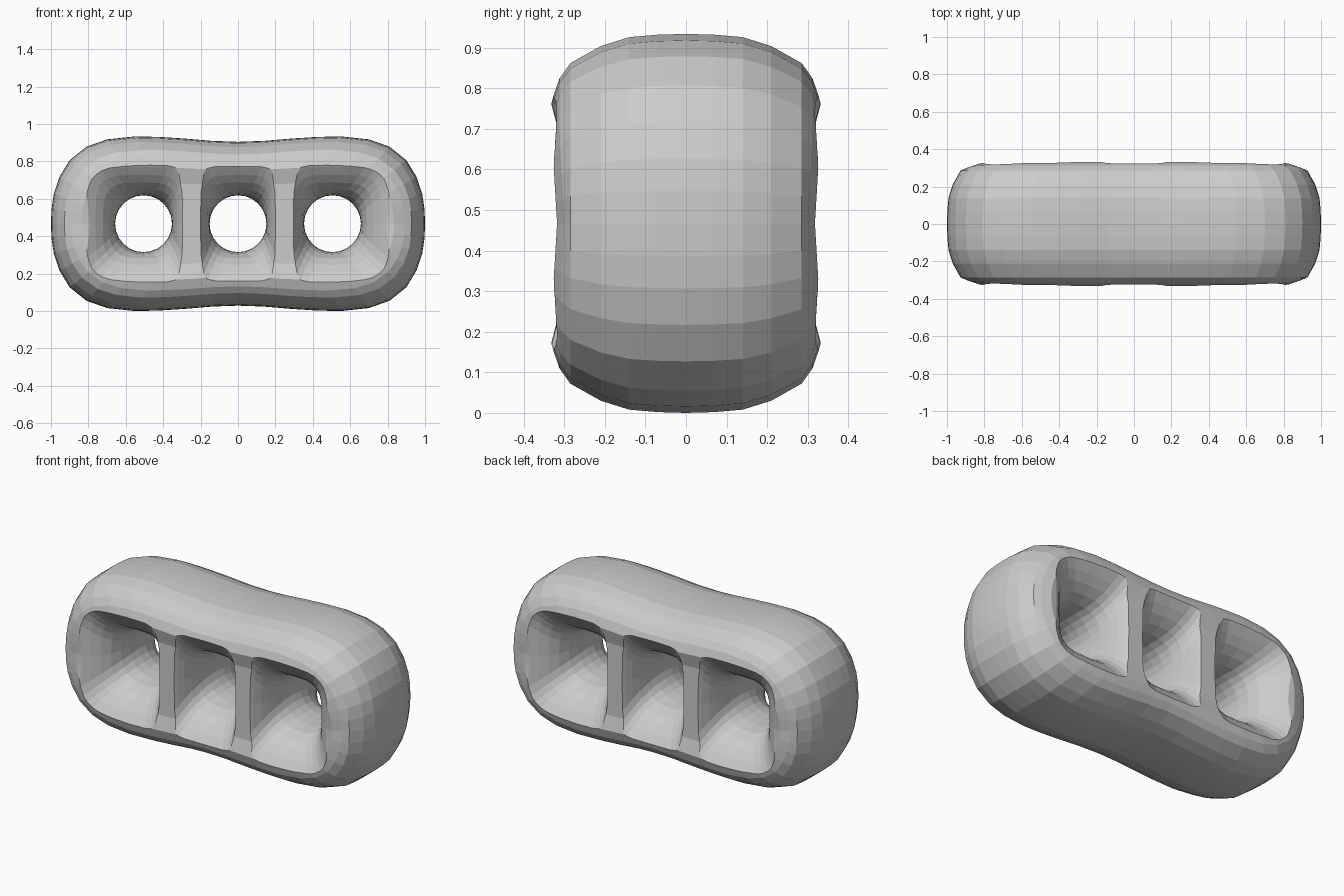
import bpy, bmesh
from math import cos, sin, pi

if "Cube" in bpy.data.objects:
    bpy.data.objects.remove(bpy.data.objects["Cube"])

CZ = 0.467  # height of the centre line


def add_loft(bm, rings):
    """Bridge rings of equal length and cap both ends."""
    vs = [[bm.verts.new(p) for p in ring] for ring in rings]
    n = len(vs[0])
    for a, b in zip(vs, vs[1:]):
        for i in range(n):
            j = (i + 1) % n
            bm.faces.new((a[i], a[j], b[j], b[i]))
    bm.faces.new(vs[0])
    bm.faces.new(vs[-1])


def make_object(name, bm):
    bmesh.ops.recalc_face_normals(bm, faces=bm.faces)
    mesh = bpy.data.meshes.new(name)
    bm.to_mesh(mesh)
    bm.free()
    ob = bpy.data.objects.new(name, mesh)
    bpy.context.collection.objects.link(ob)
    return ob


# Body: waisted outline (one quarter, mirrored), inset toward front and back
quarter = [(1.0, 0), (0.997, 0.08), (0.985, 0.16), (0.955, 0.25), (0.90, 0.34),
           (0.81, 0.412), (0.70, 0.451), (0.55, 0.467), (0.42, 0.464),
           (0.28, 0.455), (0.14, 0.443), (0, 0.438)]
half = quarter + [(-x, z) for x, z in quarter[-2::-1]]
outline = half + [(x, -z) for x, z in half[-2:0:-1]]
depths = [(0, 0), (0.07, 0.002), (0.14, 0.008), (0.21, 0.030), (0.285, 0.072),
          (0.312, 0.11), (0.331, 0.165), (0.31, 0.25)]
depths = [(-y, d) for y, d in depths[:0:-1]] + depths


def body_ring(y, d):
    """One inset outline; the rim ring dips slightly at the two ends."""
    ring = []
    for x, z in outline:
        zz = z * (1 - d / 0.467)
        dip = 0.04 * max(0, 1 - abs(zz) / 0.22) if 0.1 < d < 0.2 else 0
        ring.append((x * (1 - d), y * (1 - dip), CZ + zz))
    return ring


bm = bmesh.new()
add_loft(bm, [body_ring(y, d) for y, d in depths])
body = make_object("triple_ring_body", bm)

# Holes: round long throat, flaring late to rounded squares at front and back
SEG = 24
R = 0.152


def flare_ring(cx, left, right, y):
    t = min(1.08, abs(y) / 0.315)
    f = t ** 3.2
    e = 2 / (2 + 3 * min(1, t * t))
    ring = []
    for i in range(SEG):
        a = 2 * pi * i / SEG
        c, s = cos(a), sin(a)
        rx = R + f * ((right if c > 0 else left) - R)
        rz = R + f * (0.295 - R)
        sx = (1 if c > 0 else -1) * abs(c) ** e
        sz = (1 if s > 0 else -1) * abs(s) ** e
        ring.append((cx + rx * sx, y, CZ + rz * sz))
    return ring


levels = [0, 0.07, 0.14, 0.2, 0.25, 0.29, 0.32, 0.34, 0.4]
levels = [-y for y in levels[:0:-1]] + levels
bm = bmesh.new()
for cx, left, right in ((-0.505, 0.29, 0.212), (0, 0.203, 0.203), (0.505, 0.212, 0.29)):
    add_loft(bm, [flare_ring(cx, left, right, y) for y in levels])
cutter = make_object("hole_cutter", bm)
cutter.hide_render = True

# Cut the holes and drop the cutter
mod = body.modifiers.new("holes", 'BOOLEAN')
mod.operation = 'DIFFERENCE'
mod.solver = 'EXACT'
mod.object = cutter
bpy.context.view_layer.objects.active = body
body.select_set(True)
bpy.ops.object.modifier_apply(modifier=mod.name)
bpy.data.objects.remove(cutter)
